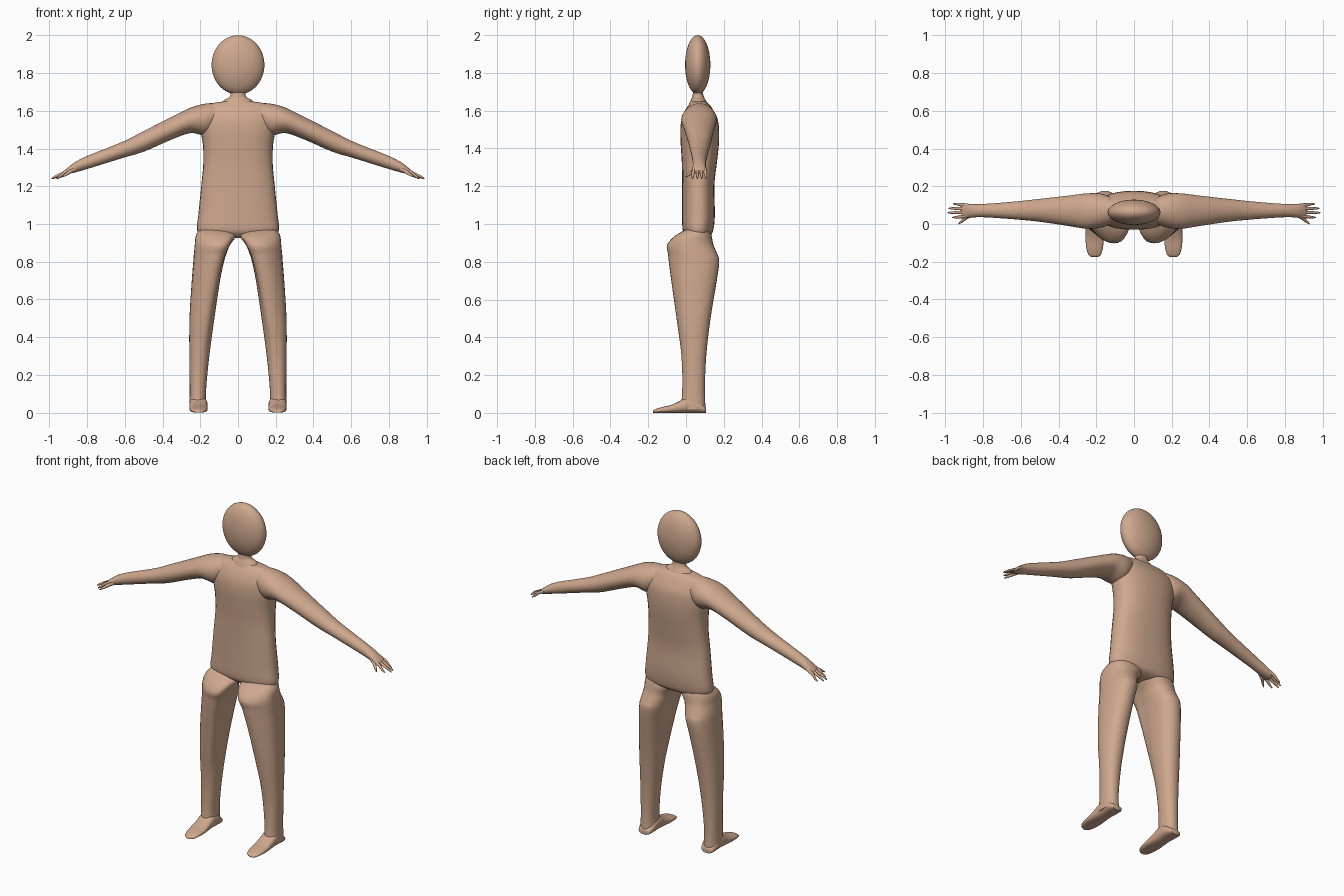
import bpy, bmesh, math
from mathutils import Vector

cube = bpy.data.objects.get("Cube")
if cube:
    bpy.data.objects.remove(cube, do_unlink=True)

skin = bpy.data.materials.new("tan skin")
skin.use_nodes = True
tan = (0.62, 0.39, 0.27, 1)
skin.diffuse_color = tan
skin.node_tree.nodes["Principled BSDF"].inputs["Base Color"].default_value = tan
skin.node_tree.nodes["Principled BSDF"].inputs["Roughness"].default_value = 0.6


def finish(name, bm, side=1):
    """Mirror to the wanted side and turn the mesh into a smooth object."""
    for v in bm.verts:
        v.co.x *= side
    bmesh.ops.recalc_face_normals(bm, faces=bm.faces)
    mesh = bpy.data.meshes.new(name)
    bm.to_mesh(mesh)
    bm.free()
    mesh.materials.append(skin)
    obj = bpy.data.objects.new(name, mesh)
    bpy.context.collection.objects.link(obj)
    bpy.ops.object.select_all(action='DESELECT')
    obj.select_set(True)
    bpy.context.view_layer.objects.active = obj
    bpy.ops.object.shade_smooth_by_angle(angle=math.radians(50))
    return obj


def smooth_rows(rows, steps=4):
    """Catmull-Rom interpolation between cross-section rows."""
    rows = [Vector(r) for r in rows]
    out = []
    for i in range(len(rows) - 1):
        p, q = rows[i], rows[i + 1]
        before = rows[max(i - 1, 0)]
        after = rows[min(i + 2, len(rows) - 1)]
        for k in range(steps):
            t = k / steps
            out.append(0.5 * (2 * p + (q - before) * t
                              + (2 * before - 5 * p + 4 * q - after) * t ** 2
                              + (3 * p - before - 3 * q + after) * t ** 3))
    return out + [rows[-1]]


def loft(rows, axis, power=1.0, sides=32):
    """Skin rounded sections; a row is (position, a low, a high, b low, b high)."""
    bm = bmesh.new()
    a_axis, b_axis = [i for i in range(3) if i != axis]
    rings = []
    for pos, a0, a1, b0, b1 in smooth_rows(rows):
        ring = []
        for i in range(sides):
            ang = math.tau * i / sides
            c, s = math.cos(ang), math.sin(ang)
            co = [0, 0, 0]
            co[axis] = pos
            co[a_axis] = (a0 + a1) / 2 + (a1 - a0) / 2 * math.copysign(abs(c) ** power, c)
            co[b_axis] = (b0 + b1) / 2 + (b1 - b0) / 2 * math.copysign(abs(s) ** power, s)
            ring.append(bm.verts.new(co))
        rings.append(ring)
    for r, q in zip(rings, rings[1:]):
        for i in range(sides):
            j = (i + 1) % sides
            bm.faces.new((r[i], r[j], q[j], q[i]))
    bm.faces.new(rings[0])
    bm.faces.new(rings[-1])
    return bm


def tube(name, path, radii, side, sides=10):
    """Tapered round finger along a path."""
    bm = bmesh.new()
    path = [Vector(p) for p in path]
    rings = []
    for i, p in enumerate(path):
        d = path[min(i + 1, len(path) - 1)] - path[max(i - 1, 0)]
        u = d.cross(Vector((0, 0, 1))).normalized()
        w = u.cross(d).normalized()
        rings.append([bm.verts.new(p + radii[i] * (u * math.cos(math.tau * k / sides)
                                                   + w * math.sin(math.tau * k / sides)))
                      for k in range(sides)])
    for r, q in zip(rings, rings[1:]):
        for k in range(sides):
            j = (k + 1) % sides
            bm.faces.new((r[k], r[j], q[j], q[k]))
    bm.faces.new(rings[0])
    bm.faces.new(rings[-1])
    finish(name, bm, side)


# Head: flattened egg
bm = bmesh.new()
bmesh.ops.create_uvsphere(bm, u_segments=40, v_segments=24, radius=1)
for v in bm.verts:
    v.co = (v.co.x * 0.14, 0.062 + v.co.y * 0.067, 1.843 + v.co.z * 0.157)
finish("head", bm)

# Neck flaring into the shoulders
finish("neck", loft([(1.62, -.1, .1, .01, .125), (1.655, -.075, .075, .025, .105),
                     (1.67, -.048, .048, .032, .097), (1.69, -.04, .04, .036, .09),
                     (1.73, -.045, .045, .04, .085)], 2))

# Torso: (z, half width, front, back)
torso = [(.925, .1, .02, .1), (.94, .19, 0, .13), (.97, .217, -.018, .145),
         (1.05, .21, -.02, .153), (1.2, .195, -.02, .15), (1.32, .184, -.022, .163),
         (1.42, .186, -.028, .174), (1.5, .2, -.03, .175), (1.56, .205, -.022, .166),
         (1.61, .19, 0, .14), (1.637, .15, .02, .12), (1.65, .07, .03, .1)]
finish("torso", loft([(z, -w, w, f, b) for z, w, f, b in torso], 2, power=.85))

# Limb sections
arm = [(.1, .01, .13, 1.52, 1.64), (.17, -.018, .16, 1.47, 1.638),
       (.25, -.025, .162, 1.482, 1.617), (.35, -.01, .15, 1.448, 1.568),
       (.5, .012, .133, 1.383, 1.492), (.6, .022, .122, 1.353, 1.441),
       (.7, .03, .113, 1.322, 1.4), (.8, .036, .106, 1.291, 1.36),
       (.86, .035, .105, 1.274, 1.33), (.9, .034, .106, 1.265, 1.3),
       (.915, .045, .096, 1.265, 1.285)]
leg = [(.975, .04, .2, .01, .12), (.94, .008, .223, -.055, .135),
       (.89, .042, .229, -.1, .145), (.84, .062, .234, -.095, .166),
       (.8, .074, .237, -.091, .176), (.7, .095, .245, -.078, .163),
       (.5, .125, .257, -.05, .13), (.3, .152, .258, -.024, .107),
       (.12, .169, .256, -.02, .1), (.02, .166, .258, -.03, .104)]
foot = [(-.176, .195, .22, 0, .008), (-.165, .177, .24, 0, .018),
        (-.13, .165, .252, 0, .03), (-.08, .161, .257, 0, .042),
        (-.035, .162, .257, 0, .062), (.01, .162, .257, 0, .085),
        (.06, .162, .257, 0, .07), (.095, .17, .25, 0, .04), (.106, .18, .24, 0, .03)]
tips = [(.962, .035), (.987, .06), (.982, .083), (.958, .106)]

for side, label in ((1, "left"), (-1, "right")):
    finish(label + "_arm", loft(arm, 0), side)

    # Leg: the front of the thigh leans inward
    bm = loft(leg, 2, power=.9)
    for v in bm.verts:
        v.co.x -= .4 * max(0, -v.co.y - .02)
    finish(label + "_leg", bm, side)

    # Foot with a flat sole
    bm = loft(foot, 1, power=.8)
    finish(label + "_foot", bm, side)

    # Four fingers and a thumb
    for n, (x, y) in enumerate(tips):
        base_y = .07 + (y - .07) * .8
        tube(f"{label}_finger_{n + 1}",
             [(.88, base_y, 1.293), (.92, (base_y + y) / 2, 1.273),
              (x - .015, y, 1.249), (x, y, 1.24)], (.01, .009, .006, .003), side)
    tube(label + "_thumb", [(.85, .055, 1.3), (.89, .034, 1.277), (.915, .012, 1.26),
                            (.93, 0, 1.25)], (.013, .01, .007, .003), side)
